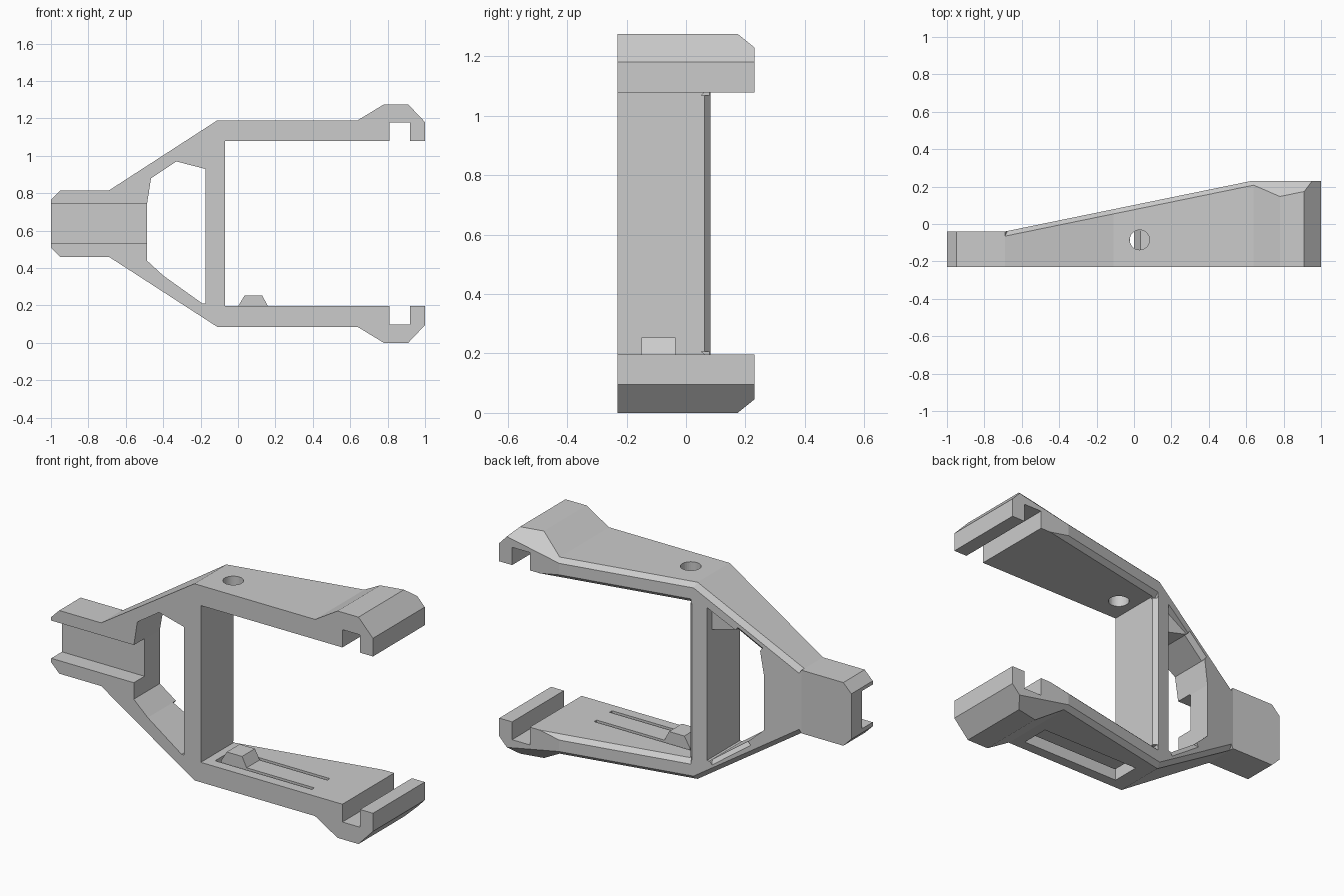
import bpy, bmesh, math
from mathutils import Vector

if "Cube" in bpy.data.objects:
    bpy.data.objects.remove(bpy.data.objects["Cube"])

HEIGHT = 1.275
FRONT, BACK = -0.23, 0.23
EDGE = 0.025      # chamfer setback at the outline
SLOPE = 1.05      # chamfer steepness

grey = bpy.data.materials.new("plain_grey")
grey.use_nodes = True
grey.diffuse_color = (0.6, 0.6, 0.6, 1)
grey.node_tree.nodes["Principled BSDF"].inputs["Base Color"].default_value = (0.6, 0.6, 0.6, 1)


def back_y(x):
    """Depth of the slanted rear face."""
    return -0.04 + 0.205 * (x + 0.69)


def loft(name, lower, upper):
    """Solid between two matching loops of points."""
    bm = bmesh.new()
    a = [bm.verts.new(p) for p in lower]
    b = [bm.verts.new(p) for p in upper]
    bm.faces.new(a)
    bm.faces.new(b[::-1])
    for i in range(len(a)):
        j = (i + 1) % len(a)
        bm.faces.new((a[j], a[i], b[i], b[j]))
    bmesh.ops.recalc_face_normals(bm, faces=bm.faces)
    mesh = bpy.data.meshes.new(name)
    bm.to_mesh(mesh)
    bm.free()
    mesh.materials.append(grey)
    obj = bpy.data.objects.new(name, mesh)
    bpy.context.collection.objects.link(obj)
    return obj


def prism(name, outline, y0, y1):
    return loft(name, [(x, y0, z) for x, z in outline], [(x, y1, z) for x, z in outline])


def box(name, x0, x1, y0, y1, z0, z1):
    return prism(name, [(x0, z0), (x1, z0), (x1, z1), (x0, z1)], y0, y1)


def cut(target, cutter):
    mod = target.modifiers.new("cut", "BOOLEAN")
    mod.operation = "DIFFERENCE"
    mod.solver = "EXACT"
    mod.object = cutter
    bpy.context.view_layer.objects.active = target
    bpy.ops.object.modifier_apply(modifier=mod.name)
    bpy.data.objects.remove(cutter)


def chamfer(target, p, q, normal_side, reach, start=0.0, end=0.0):
    """Slanted cut on the rear edge running p to q; the normal leaves the part."""
    p, q = Vector(p), Vector(q)
    along = (q - p).normalized()
    out = Vector((-along.y, along.x)) * normal_side
    p, q = p - along * start, q + along * end
    quad = [(p, -0.1), (q, -0.1), (q, reach), (p, reach)]
    near, far = [], []
    for point, d in quad:
        x, z = point + out * d
        near.append((x, back_y(x) - EDGE - SLOPE * d, z))
        far.append((x, 0.9, z))
    cut(target, loft("chamfer_cutter", near, far))


def flip(points):
    return [(x, HEIGHT - z) for x, z in points]


# Frame: half outline mirrored top to bottom
half = [(-1, 0.51), (-0.95, 0.46), (-0.69, 0.46), (-0.11, 0.085), (0.64, 0.085),
        (0.78, 0), (0.91, 0), (1, 0.095), (1, 0.197), (0.92, 0.197),
        (0.92, 0.097), (0.81, 0.097), (0.81, 0.197), (-0.07, 0.197)]
frame = prism("fork_frame", half + flip(half)[::-1], FRONT, BACK)

# Slanted rear face and thin handle
near = [(-1.2, -0.04), (-0.69, -0.04), (0.8, back_y(0.8)), (0.8, 0.9), (-1.2, 0.9)]
cut(frame, loft("rear_cutter", [(x, y, -0.2) for x, y in near], [(x, y, 1.5) for x, y in near]))

# Window through the neck, with a recessed corner gusset
window = [(-0.487, 0.44), (-0.40, 0.36), (-0.19, 0.21), (-0.175, 0.21),
          (-0.175, 0.93), (-0.33, 0.97), (-0.465, 0.88), (-0.487, 0.74)]
cut(frame, prism("window_cutter", window, -0.5, 0.5))
cut(frame, prism("gusset_cutter", [(-0.175, 0.92), (-0.175, 1.07), (-0.335, 0.97)], 0.02, 0.5))

# Groove along the front of the handle
cut(frame, box("groove_cutter", -1.1, -0.48, -0.5, -0.135, 0.533, 0.745))

# Rear chamfers on the outer and inner edges of both arms
for place, side in ((lambda pts: pts, 1), (flip, -1)):
    a, b = place([(-0.11, 0.085), (1.05, 0.085)])
    chamfer(frame, a, b, -side, 0.2, start=0.1)
    a, b = place([(-0.69, 0.46), (-0.11, 0.085)])
    chamfer(frame, a, b, -side, 0.15, end=0.1)
    a, b = place([(-0.07, 0.197), (0.8, 0.197)])
    chamfer(frame, a, b, side, 0.01, start=0.02)
chamfer(frame, (-0.07, 0.197), (-0.07, HEIGHT - 0.197), -1, 0.01)
chamfer(frame, (-0.40, 0.36), (-0.19, 0.21), 1, 0.01)
chamfer(frame, (-0.465, 0.88), (-0.33, 0.97), -1, 0.01)

# Round hole in the upper arm
ring = [(0.03 + 0.053 * math.cos(t * math.tau / 32), -0.085 + 0.053 * math.sin(t * math.tau / 32))
        for t in range(32)]
cut(frame, loft("hole_cutter", [(x, y, 1) for x, y in ring], [(x, y, 1.4) for x, y in ring]))

# Spring tab in the lower arm: U-shaped slot, thinned from below
slot = [(-0.022, -0.172), (0.58, -0.172), (0.58, -0.15), (0, -0.15),
        (0, -0.035), (0.58, -0.035), (0.58, -0.013), (-0.022, -0.013)]
cut(frame, loft("slot_cutter", [(x, y, -0.1) for x, y in slot], [(x, y, 0.4) for x, y in slot]))
cut(frame, box("tab_relief_cutter", -0.01, 0.58, -0.16, -0.025, -0.1, 0.13))

# Catch on the free end of the tab
prism("tab_catch", [(0, 0.195), (0.16, 0.195), (0.13, 0.253), (0.035, 0.253)], -0.15, -0.035)
